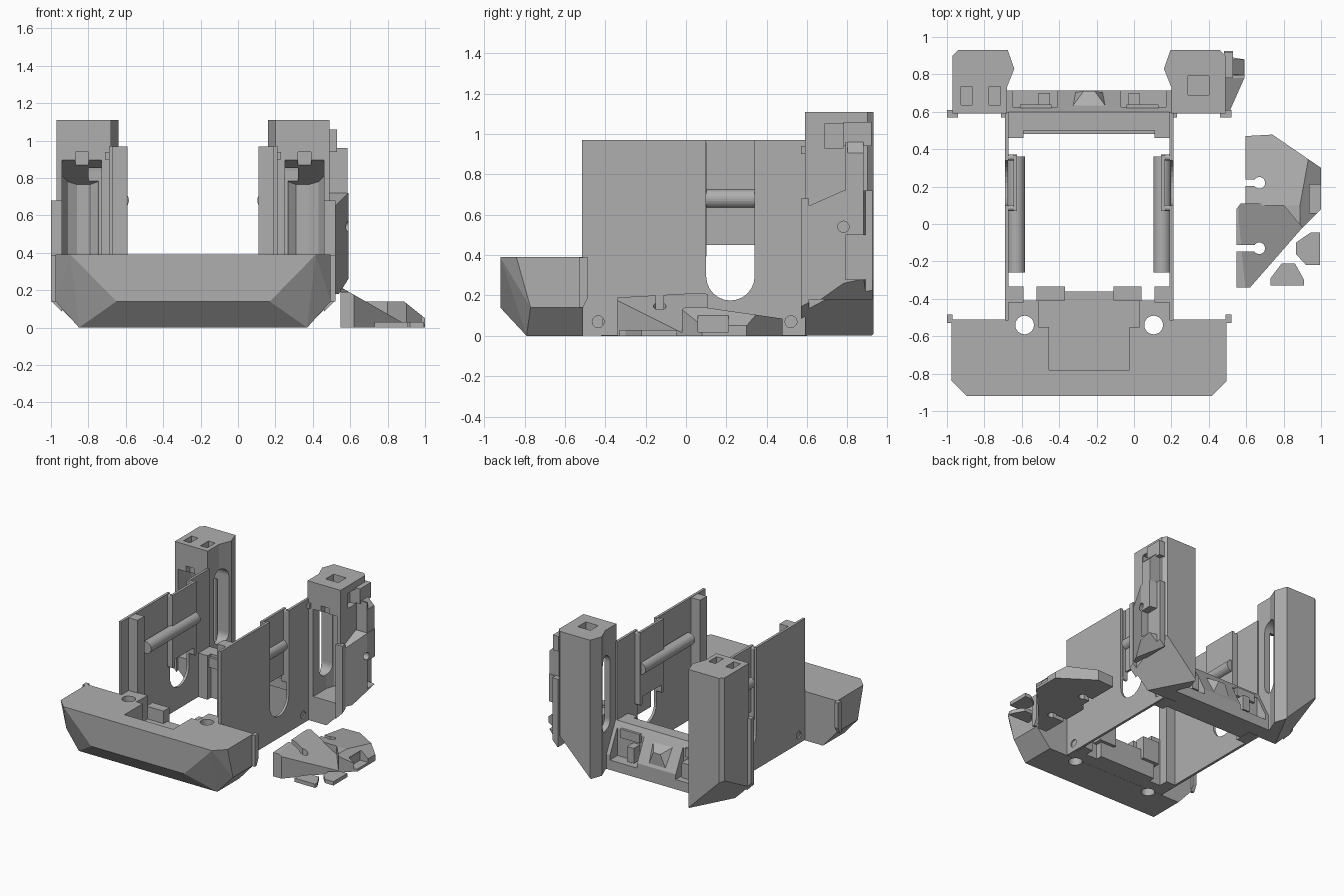
import bpy, bmesh, math
from mathutils import Vector

if "Cube" in bpy.data.objects:
    bpy.data.objects.remove(bpy.data.objects["Cube"], do_unlink=True)

grey = bpy.data.materials.new("plain grey")
grey.use_nodes = True
grey.diffuse_color = (0.43, 0.43, 0.43, 1)
grey.node_tree.nodes["Principled BSDF"].inputs["Base Color"].default_value = grey.diffuse_color

CX = -0.24  # centre line of the frame


def finish(name, bm):
    bmesh.ops.recalc_face_normals(bm, faces=bm.faces)
    mesh = bpy.data.meshes.new(name)
    bm.to_mesh(mesh)
    bm.free()
    mesh.materials.append(grey)
    obj = bpy.data.objects.new(name, mesh)
    bpy.context.scene.collection.objects.link(obj)
    return obj


def prism(name, pts, lo, hi, axis="z"):
    """Extrude an outline: z takes (x, y), x takes (y, z), y takes (x, z)."""
    place = {"z": lambda p, t: (p[0], p[1], t),
             "x": lambda p, t: (t, p[0], p[1]),
             "y": lambda p, t: (p[0], t, p[1])}[axis]
    bm = bmesh.new()
    face = bm.faces.new([bm.verts.new(place(p, lo)) for p in pts])
    ext = bmesh.ops.extrude_face_region(bm, geom=[face])
    move = Vector(place((0, 0), hi - lo))
    bmesh.ops.translate(bm, vec=move, verts=[v for v in ext["geom"] if isinstance(v, bmesh.types.BMVert)])
    return finish(name, bm)


def box(name, x, y, z):
    return prism(name, [(x[0], y[0]), (x[1], y[0]), (x[1], y[1]), (x[0], y[1])], *z)


def hull(name, pts):
    bm = bmesh.new()
    for p in pts:
        bm.verts.new(p)
    bmesh.ops.convex_hull(bm, input=bm.verts)
    return finish(name, bm)


def circle(u, v, r, n=24, start=0, sweep=2 * math.pi):
    return [(u + r * math.cos(start + sweep * i / n), v + r * math.sin(start + sweep * i / n))
            for i in range(n)]


def stadium(u, v0, v1, r):
    """Upright slot with round ends."""
    return ([(u + r * math.cos(a), v1 + r * math.sin(a)) for a in [math.pi * i / 12 for i in range(13)]] +
            [(u - r * math.cos(a), v0 - r * math.sin(a)) for a in [math.pi * i / 12 for i in range(13)]])


def cut(obj, *cutters):
    for c in cutters:
        mod = obj.modifiers.new("cut", "BOOLEAN")
        mod.operation, mod.solver, mod.object = "DIFFERENCE", "EXACT", c
        bpy.context.view_layer.update()
        mesh = bpy.data.meshes.new_from_object(obj.evaluated_get(bpy.context.evaluated_depsgraph_get()))
        obj.modifiers.clear()
        obj.data = mesh
        bpy.data.objects.remove(c, do_unlink=True)
    return obj


def slice_off(obj, a, b, c, away):
    """Remove the side of plane a-b-c that 'away' points to."""
    a, b, c = Vector(a), Vector(b), Vector(c)
    n = (b - a).cross(c - a)
    if n.dot(Vector(away)) < 0:
        n = -n
    bm = bmesh.new()
    bm.from_mesh(obj.data)
    geom = bm.verts[:] + bm.edges[:] + bm.faces[:]
    bmesh.ops.bisect_plane(bm, geom=geom, plane_co=a, plane_no=n, clear_outer=True)
    bmesh.ops.holes_fill(bm, edges=[e for e in bm.edges if e.is_boundary])
    bmesh.ops.recalc_face_normals(bm, faces=bm.faces)
    bm.to_mesh(obj.data)
    bm.free()


# Front bumper with faceted corners
half = [(.735, -.51, .39), (.735, -.84, .39), (.655, -.92, .39), (.735, -.51, .14),
        (.735, -.77, .14), (.41, -.92, .14), (.61, -.51, 0), (.61, -.79, 0), (.545, -.79, 0)]
bumper = hull("front_bumper", [(CX + s * x, y, z) for x, y, z in half for s in (-1, 1)])
bridge = box("bumper_bridge", (CX - .44, CX + .44), (-.515, -.41), (.001, .388))
for part in (bumper, bridge):
    cut(part, box("pocket", (CX - .215, CX + .215), (-.78, -.3), (.2, .6)))
    cut(part, box("pocket_step", (CX - .27, CX + .27), (-.55, -.3), (.2, .6)))
    for s in (-1, 1):
        cut(part, prism("bolt_bore", circle(CX + s * .345, -.54, .05), -.1, .6))
box("bridge_lip", (CX - .25, CX + .25), (-.42, -.36), (0, .2))

for s in (-1, 1):
    side = "left" if s > 0 else "right"

    def X(*h):
        return sorted(CX + s * v for v in h)

    def P(pts):
        return [(CX + s * h, v) for h, v in pts]

    # Bumper tab and bridge details
    prism(side + "_bumper_tab", [(-.53, .14), (-.51, .14), (-.485, .19), (-.485, .388), (-.53, .388)],
          *X(.73, .76), axis="x")
    box(side + "_bridge_clip", X(.13, .28), (-.41, -.335), (.12, .3))

    # Side wall with open slot and two screw holes
    wall = box(side + "_wall", X(.43, .45), (-.515, .6), (.002, .97))
    cut(wall, prism("slot", stadium(.22, .295, 1.2, .12), *X(.3, .6), axis="x"),
        *[prism("screw", circle(y, .07, .03, 12), *X(.3, .6), axis="x") for y in (-.435, .52)])
    box(side + "_wall_front_post", X(.35, .432), (-.42, -.335), (0, .968))
    box(side + "_channel_back", X(.385, .405), (.07, .37), (.45, .969))
    for y in (.07, .34):
        cheek = prism(side + "_channel_cheek", stadium(y + .016, .40, .95, .016), *X(.385, .432), axis="x")
        cut(cheek, box("trim", X(.3, .5), (0, .5), (.969, 1.1)))
    prism(side + "_wall_rod", circle(CX + s * .39, .68, .047), -.26, .36, axis="y")
    box(side + "_rear_corner_block", X(.35, .44), (.46, .6), (0, .35))
    box(side + "_wall_top_tab", X(.44, .47), (.57, .61), (.9, .94))

    # Hollow corner tower, open to the front and to the inside
    plan = [(.44, .59), (.44, .73), (.40, .83), (.435, .93), (.70, .93), (.73, .90), (.73, .59)]
    tower = prism(side + "_tower", P(plan), .002, 1.11)
    flange = box(side + "_tower_flange", X(.70, .76), (.57, .61), (.002, .68))
    for part in (tower, flange):
        slice_off(part, (CX + s * .76, .58, .15), (CX + s * .61, .58, 0),
                  (CX + s * .76, .75, .24), (s, 0, -1))
    room = [(.49, .5), (.49, .76), (.51, .82), (.55, .85), (.62, .85), (.67, .82), (.70, .76), (.70, .5)]
    cavity = prism("cavity", P(room), .2, .9)
    slice_off(cavity, (CX, .58, .9), (CX + 1, .58, .9), (CX, .86, .76), (0, 0, 1))
    cut(tower, cavity,
        prism("window", stadium(.74, .38, .84, .07), *X(.3, .56), axis="x"),
        box("latch_notch", X(.56, .63), (.5, .64), (.85, .94)))
    if s < 0:
        for h in (.505, .655):
            cut(tower, box("square_hole", X(h - .03, h + .03), (.635, .735), (1.02, 1.2)))
    else:
        cut(tower, box("top_dimple", X(.53, .64), (.69, .79), (1.05, 1.2)),
            box("side_window", X(.68, .9), (.685, .78), (.93, 1.05)))

    # Fixed clips on the rear panel
    box(side + "_rear_clip_bar", X(.20, .37), (.60, .64), (.24, .31))
    box(side + "_rear_clip_block", X(.21, .27), (.62, .70), (.10, .22))

# Cable cover on the outside of the left tower
cover = prism("cover_lower", [(.48, .60), (.51, .60), (.59, .78), (.59, .88), (.53, .89), (.53, .925), (.48, .925)],
              .18, .72)
slice_off(cover, (.59, .78, .72), (.59, .6, .64), (.48, .6, .64), (0, 0, 1))
slice_off(cover, (.59, .78, .26), (.48, .78, .14), (.48, .6, .1), (1, 0, -1))
cut(cover, prism("cable_bore", circle(.78, .54, .028, 16), .5, .7, axis="x"),
    box("lower_socket", (.53, .7), (.79, 1), (.28, .5)))
cover_top = box("cover_upper", (.48, .585), (.79, .88), (.70, .96))
cut(cover_top, prism("upper_socket", [(.62, .87), (.62, .96), (.53, .96)], .8, .9, axis="y"))
box("cover_cap", (.48, .53), (.78, .92), (.94, 1.06))

# Sloped rear panel between the towers
rear = prism("rear_panel", [(.50, .002), (.715, .002), (.715, .12), (.60, .35), (.50, .35)], CX - .44, CX + .44, axis="x")
for s in (-1, 1):
    x = CX + s * .29
    cut(rear, box("clip_pocket", (x - .12, x + .12), (.62, .8), (.08, .30)))
hull("rear_wedge", [(CX - .11, .60, .30), (CX + .11, .60, .30), (CX - .03, .71, .24), (CX + .03, .71, .24),
                    (CX - .11, .70, .05), (CX + .11, .70, .05), (CX, .6, .05)])
box("rear_rail", (CX - .40, CX + .40), (.48, .51), (.25, .33))

# Loose bracket: tall front half and low rear half
tall = prism("bracket_front", [(.548, -.34), (.62, -.34), (.90, -.02), (.90, .11), (.57, .11), (.548, .08)], 0, .21)
slice_off(tall, (.56, 0, .21), (.56, 1, .21), (.70, 0, .13), (1, 0, 1))
slice_off(tall, (.55, -.34, .19), (.9, -.34, .19), (.55, .11, .215), (0, 0, 1))
low = prism("bracket_rear", [(.595, .10), (.595, .47), (.74, .478), (1, .30), (1, .08), (.90, -.02), (.80, .10)], 0, .14)
slice_off(low, (.6, .1, .14), (.9, .1, .14), (.6, .48, .085), (0, 0, 1))
slice_off(low, (.90, 0, .13), (.90, 1, .13), (1, 0, .05), (1, 0, 1))
for part, y in ((tall, -.13), (low, .22)):
    cut(part, prism("hole", circle(.67, y, .031), -.1, .4),
        box("hole_slot", (.5, .67), (y - .018, y + .018), (-.1, .4)))
cut(low, box("side_recess", (.93, 1.1), (.06, .21), (.02, .10)))

# Two loose wedge pads
prism("pad_side", [(.865, -.16), (.865, -.10), (.945, -.045), (.995, -.045), (.995, -.22), (.92, -.22)], 0, .03)
prism("pad_front", [(.73, -.33), (.91, -.33), (.91, -.30), (.86, -.21), (.79, -.21), (.73, -.29)], 0, .03)
